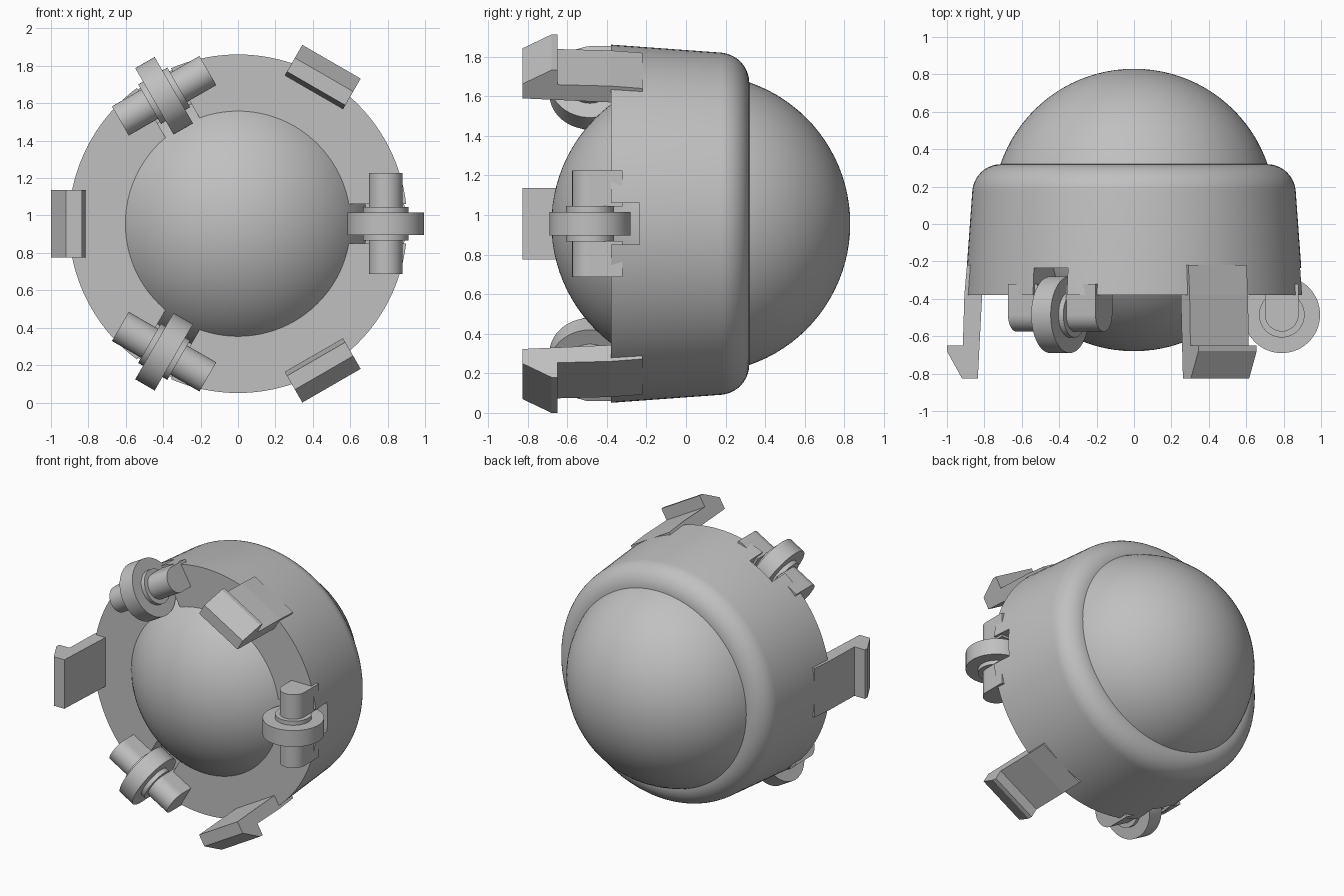
import bpy, bmesh, math
from mathutils import Matrix, Vector

CENTRE = Vector((0, 0, 0.956))

old = bpy.data.objects.get("Cube")
if old:
    bpy.data.objects.remove(old, do_unlink=True)

grey = bpy.data.materials.new("plain grey")
grey.use_nodes = True
COLOUR = (0.53, 0.53, 0.53, 1)
grey.diffuse_color = COLOUR
grey.node_tree.nodes["Principled BSDF"].inputs["Base Color"].default_value = COLOUR


def finish(bm, name):
    bmesh.ops.recalc_face_normals(bm, faces=bm.faces)
    mesh = bpy.data.meshes.new(name)
    bm.to_mesh(mesh)
    bm.free()
    mesh.materials.append(grey)
    obj = bpy.data.objects.new(name, mesh)
    bpy.context.collection.objects.link(obj)
    obj.location = CENTRE
    return obj


def smooth(obj):
    bpy.ops.object.select_all(action='DESELECT')
    obj.select_set(True)
    bpy.context.view_layer.objects.active = obj
    bpy.ops.object.shade_smooth_by_angle(angle=math.radians(30))


def arc(cx, cy, r, start, end, steps):
    angles = [math.radians(start + (end - start) * i / steps) for i in range(steps + 1)]
    return [(cx + r * math.cos(a), cy + r * math.sin(a)) for a in angles]


def prism(bm, outline, low, high, turn=0):
    """Extrude an outline of (radius, y) along the tangent, turned about the main axis."""
    spin = Matrix.Rotation(-math.radians(turn), 4, 'Y')
    face = bm.faces.new([bm.verts.new(spin @ Vector((x, y, low))) for x, y in outline])
    made = bmesh.ops.extrude_face_region(bm, geom=[face])["geom"]
    shift = spin @ Vector((0, 0, high - low))
    bmesh.ops.translate(bm, vec=shift, verts=[v for v in made if isinstance(v, bmesh.types.BMVert)])


# Ball
bm = bmesh.new()
bmesh.ops.create_uvsphere(bm, u_segments=96, v_segments=48, radius=0.755,
                          matrix=Matrix.Translation((0, 0.075, 0)) @ Matrix.Rotation(math.pi / 2, 4, 'X'))
smooth(finish(bm, "ball"))

# Tapered housing ring with a rounded back edge
profile = [(0.6, -0.38), (0.905, -0.38)] + arc(0.71, 0.165, 0.155, 5, 90, 10) + [(0.6, 0.32)]
bm = bmesh.new()
verts = [bm.verts.new((r, y, 0)) for r, y in profile]
edges = [bm.edges.new((verts[i], verts[(i + 1) % len(verts)])) for i in range(len(verts))]
bmesh.ops.spin(bm, geom=verts + edges, axis=(0, 1, 0), cent=(0, 0, 0),
               angle=math.tau, steps=120, use_merge=True)
bmesh.ops.remove_doubles(bm, verts=bm.verts, dist=0.0001)
housing = finish(bm, "housing")

# Wheel slots cut into the housing
bm = bmesh.new()
for turn in (0, 120, 240):
    prism(bm, [(0.5, -0.5), (1.1, -0.5), (1.1, -0.235), (0.5, -0.235)], -0.105, 0.105, turn)
cutter = finish(bm, "slot_cutter")
cutter.hide_render = True
cut = housing.modifiers.new("slots", 'BOOLEAN')
cut.operation = 'DIFFERENCE'
cut.solver = 'EXACT'
cut.object = cutter
smooth(housing)
bpy.ops.object.modifier_apply(modifier=cut.name)
bpy.data.objects.remove(cutter, do_unlink=True)
smooth(housing)

# Rollers: wheel, collar and round-fronted axle mounts
HUB = (0.79, -0.485)
mount = arc(*HUB, 0.09, 180, 360, 20) + [(0.88, -0.32), (0.70, -0.32)]
for i, turn in enumerate((0, 120, 240), 1):
    for part, radius, half in (("wheel", 0.205, 0.06), ("collar", 0.122, 0.09)):
        bm = bmesh.new()
        prism(bm, arc(*HUB, radius, 0, 360, 64)[:-1], -half, half, turn)
        smooth(finish(bm, f"roller_{part}_{i}"))
    bm = bmesh.new()
    prism(bm, mount, 0.088, 0.27, turn)
    prism(bm, mount, -0.27, -0.088, turn)
    smooth(finish(bm, f"axle_mount_{i}"))

# Snap hooks between the rollers
hook = [(0.815, -0.22), (0.893, -0.22), (0.907, -0.38), (0.915, -0.65), (1.0, -0.65),
        (1.0, -0.68), (0.92, -0.825), (0.835, -0.825), (0.812, -0.38)]
for i, turn in enumerate((60, 180, 300), 1):
    bm = bmesh.new()
    prism(bm, hook, -0.18, 0.18, turn)
    finish(bm, f"snap_hook_{i}")
